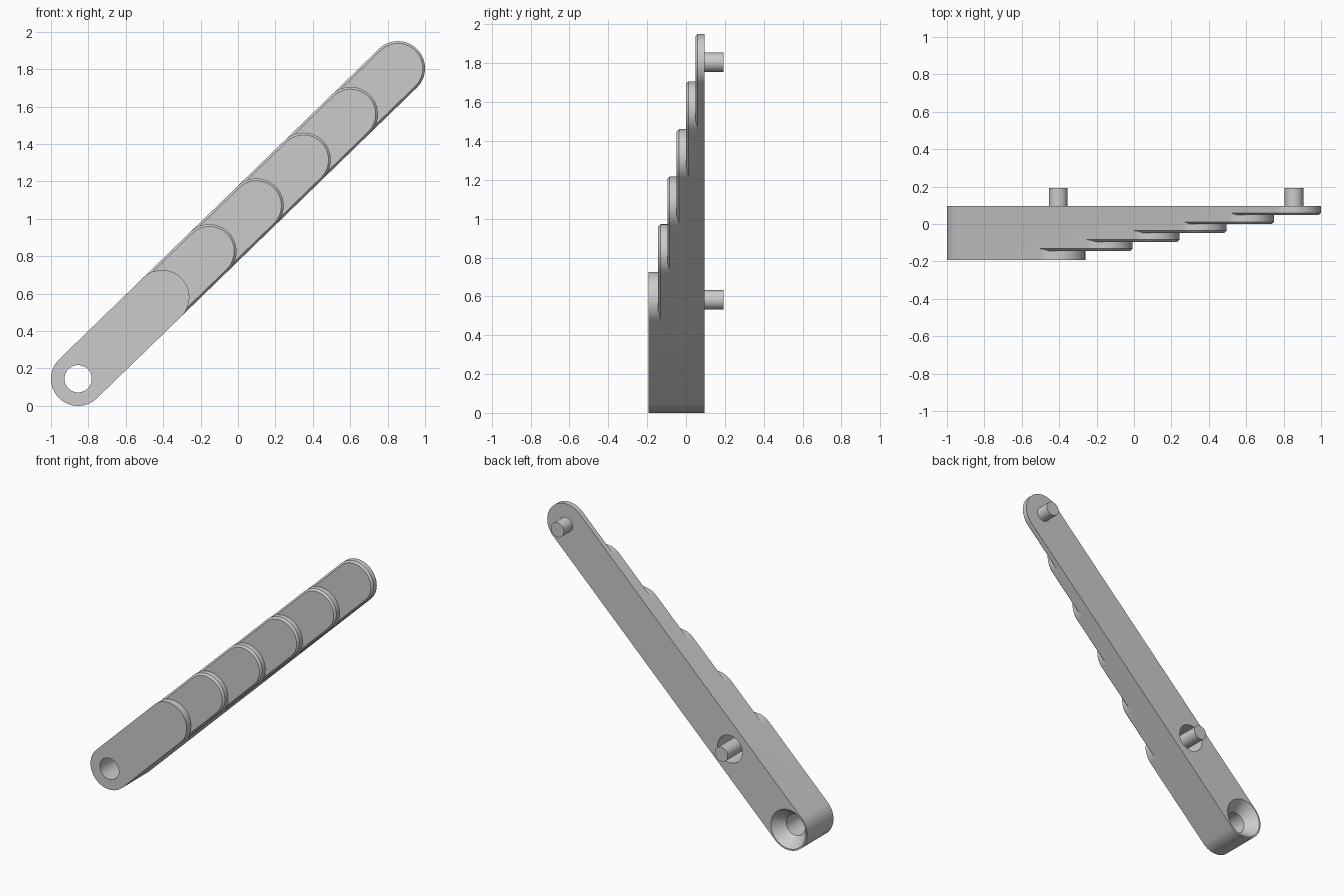
import bpy, bmesh, math

if "Cube" in bpy.data.objects:
    bpy.data.objects.remove(bpy.data.objects["Cube"])

R = 0.145                 # bar half width
FRONT, BACK = -0.192, 0.096
STEP = 0.048              # thickness of one layer
BEVEL = 0.012
START, END = (-0.855, 0.145), (0.855, 1.805)
DX, DZ = END[0] - START[0], END[1] - START[1]
LENGTH, ANGLE = math.hypot(DX, DZ), math.atan2(DZ, DX)
ENDS = [LENGTH * (0.263 + 0.1474 * i) for i in range(6)]


def arc(cx, r, a0, a1, n):
    return [(cx + r * math.cos(math.radians(a0 + (a1 - a0) * i / n)),
             r * math.sin(math.radians(a0 + (a1 - a0) * i / n))) for i in range(n + 1)]


def circle(cx, r, n=48):
    return arc(cx, r, 0, 360, n)[:-1]


def tongue(s0, s1, r):
    """Outline with a square start and a round end."""
    pts = arc(s1, r, -90, 90, 32)
    pts[0], pts[-1] = (s1, -r), (s1, r)
    return [(s0, -r)] + pts + [(s0, r)]


def loft(name, rings):
    """Closed solid through (y, outline) rings, laid along x."""
    bm = bmesh.new()
    loops = [[bm.verts.new((x, y, z)) for x, z in pts] for y, pts in rings]
    n = len(loops[0])
    for a, b in zip(loops, loops[1:]):
        for i in range(n):
            j = (i + 1) % n
            bm.faces.new((a[i], a[j], b[j], b[i]))
    bm.faces.new(loops[0])
    bm.faces.new(loops[-1])
    bmesh.ops.recalc_face_normals(bm, faces=bm.faces[:])
    me = bpy.data.meshes.new(name)
    bm.to_mesh(me)
    bm.free()
    ob = bpy.data.objects.new(name, me)
    bpy.context.collection.objects.link(ob)
    return ob


def combine(ob, other, op):
    m = ob.modifiers.new(op.lower(), 'BOOLEAN')
    m.operation, m.object, m.solver = op, other, 'EXACT'
    bpy.context.view_layer.update()
    dg = bpy.context.evaluated_depsgraph_get()
    me = bpy.data.meshes.new_from_object(ob.evaluated_get(dg))
    ob.modifiers.clear()
    ob.data = me
    bpy.data.objects.remove(other)


# Stepped bar: full depth first layer, then shorter-depth tongues
first = arc(ENDS[0], R, -90, 90, 32) + arc(0, R, 90, 270, 32)
first = [(x, math.copysign(R, z) if abs(abs(z) - R) < 1e-7 else z) for x, z in first]
bar = loft("stepped_bar", [(FRONT, first), (BACK, first)])
for i in range(1, 6):
    y, s0, s1 = FRONT + STEP * i, ENDS[i - 1], ENDS[i]
    layer = loft("layer", [(y, tongue(s0, s1, R - BEVEL)),
                           (y + BEVEL, tongue(s0, s1, R)),
                           (BACK, tongue(s0, s1, R))])
    combine(bar, layer, 'UNION')

# Countersunk through hole at the foot
combine(bar, loft("hole_cutter", [(-0.3, circle(0, 0.073)), (BACK - 0.08, circle(0, 0.073)),
                                  (BACK + 0.04, circle(0, 0.166))]), 'DIFFERENCE')

# Recess around the lower peg
floor = FRONT + STEP
combine(bar, loft("recess_cutter", [(floor, circle(ENDS[0], 0.095)),
                                    (0.2, circle(ENDS[0], 0.095))]), 'DIFFERENCE')

# Pegs on the back
parts = [bar]
for name, s, y0 in (("lower_peg", ENDS[0], floor), ("upper_peg", ENDS[5], BACK)):
    parts.append(loft(name, [(y0, circle(s, 0.05)), (0.192, circle(s, 0.05))]))

# Tilt into place and shade
for ob in parts:
    ob.location = (START[0], 0, START[1])
    ob.rotation_euler = (0, -ANGLE, 0)
    bpy.ops.object.select_all(action='DESELECT')
    ob.select_set(True)
    bpy.context.view_layer.objects.active = ob
    bpy.ops.object.shade_smooth_by_angle(angle=math.radians(30))
